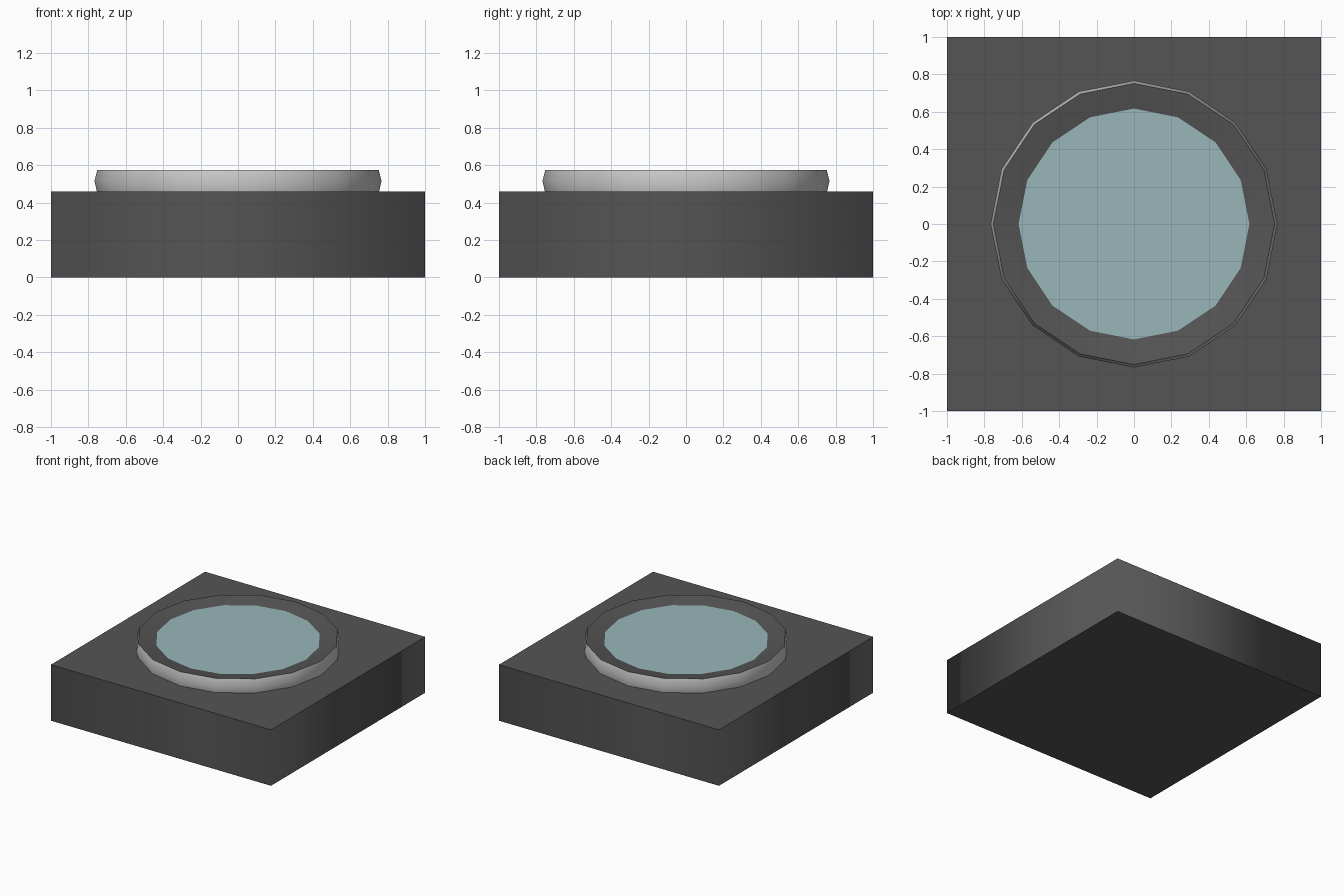
import bpy, bmesh, math

if "Cube" in bpy.data.objects:
    bpy.data.objects.remove(bpy.data.objects["Cube"])

SIDES = 16


def material(name, rgb):
    m = bpy.data.materials.new(name)
    m.diffuse_color = (*rgb, 1)
    m.use_nodes = True
    m.node_tree.nodes["Principled BSDF"].inputs["Base Color"].default_value = m.diffuse_color
    return m


def finish(name, bm, mat=None):
    me = bpy.data.meshes.new(name)
    bm.to_mesh(me)
    bm.free()
    ob = bpy.data.objects.new(name, me)
    bpy.context.collection.objects.link(ob)
    if mat:
        me.materials.append(mat)
    return ob


def lathe(name, profile, mat=None):
    """Spin an (r, z) profile around z, with vertices on the axes."""
    bm = bmesh.new()
    rings = []
    for r, z in profile:
        rings.append([bm.verts.new((r * math.cos(i * math.tau / SIDES),
                                    r * math.sin(i * math.tau / SIDES), z))
                      for i in range(SIDES)])
    for a, b in zip(rings, rings[1:]):
        for i in range(SIDES):
            j = (i + 1) % SIDES
            bm.faces.new((a[i], a[j], b[j], b[i]))
    for f in bm.faces:
        f.smooth = True
    return finish(name, bm, mat), rings


dark = material("dark_stone", (0.09, 0.09, 0.09))
blue = material("water_blue", (0.32, 0.47, 0.49))

# Square base block: softly shaded sides, crisp top and bottom edges
bm = bmesh.new()
bmesh.ops.create_cube(bm, size=1)
for v in bm.verts:
    v.co = (v.co.x * 2, v.co.y * 2, (v.co.z + 0.5) * 0.46)
for f in bm.faces:
    f.smooth = True
for e in bm.edges:
    e.smooth = abs(e.verts[0].co.z - e.verts[1].co.z) > 0.1
finish("base_block", bm, dark)

# Bulging outer wall of the basin
lathe("basin_wall", [(0.755, 0.46), (0.767, 0.515), (0.752, 0.575)])

# Shallow bowl sloping inward from the rim, continuing under the water
lathe("basin_bowl", [(0.752, 0.575), (0.615, 0.55), (0.45, 0.51), (0.01, 0.48)], dark)

# Water disc meeting the bowl
bm = bmesh.new()
bmesh.ops.create_circle(bm, cap_ends=True, segments=SIDES, radius=0.617)
for v in bm.verts:
    v.co.z = 0.551
bmesh.ops.recalc_face_normals(bm, faces=bm.faces)
for f in bm.faces:
    f.normal_update()
    if f.normal.z < 0:
        f.normal_flip()
finish("water_surface", bm, blue)
